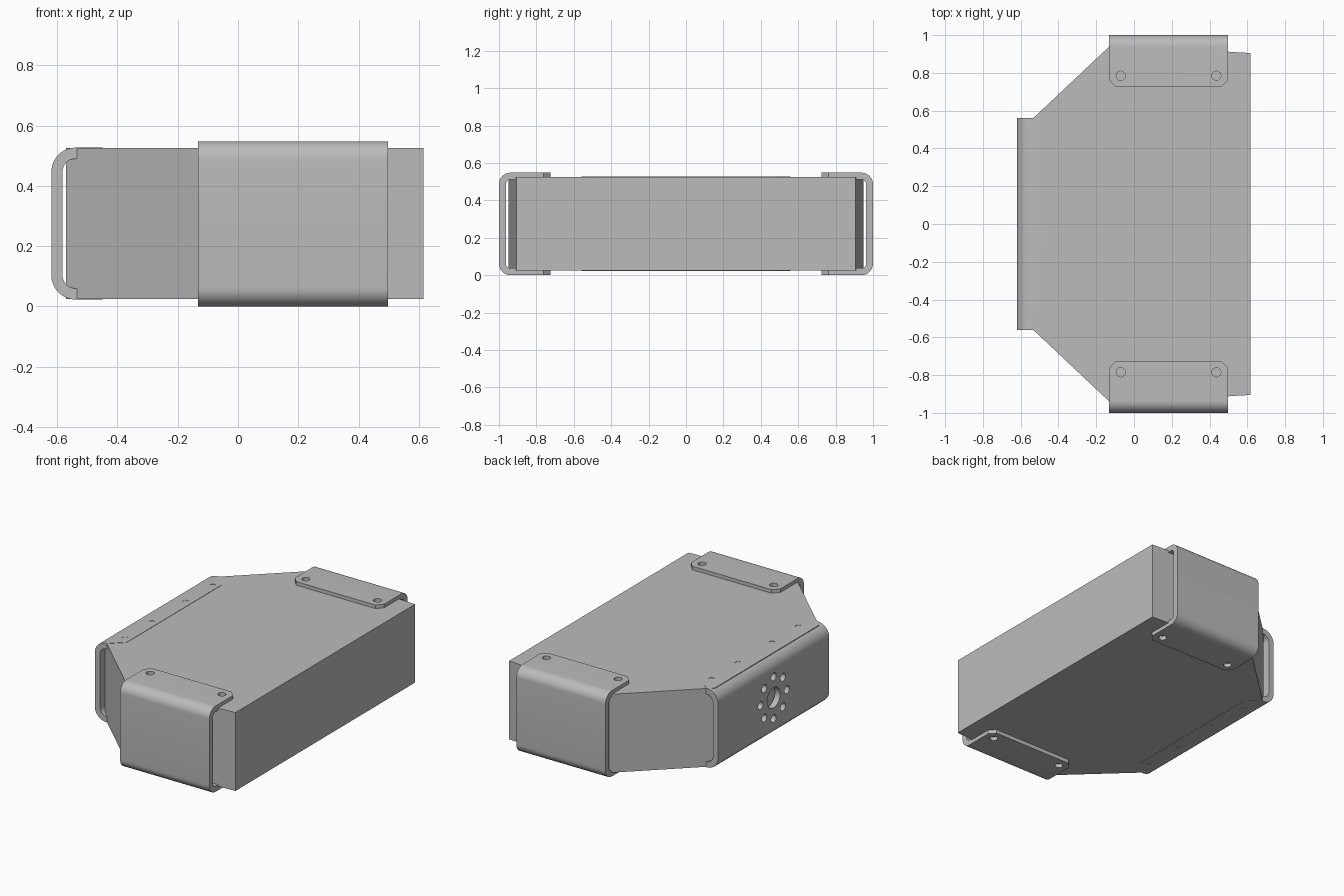
import bpy, bmesh, math
from mathutils import Matrix, Vector

if "Cube" in bpy.data.objects:
    bpy.data.objects.remove(bpy.data.objects["Cube"])

metal = bpy.data.materials.new("grey_metal")
metal.use_nodes = True
GREY = (0.5, 0.5, 0.5, 1)
metal.diffuse_color = GREY
metal.node_tree.nodes["Principled BSDF"].inputs["Base Color"].default_value = GREY


def make_object(name, bm):
    bmesh.ops.recalc_face_normals(bm, faces=bm.faces)
    mesh = bpy.data.meshes.new(name)
    bm.to_mesh(mesh)
    bm.free()
    mesh.materials.append(metal)
    obj = bpy.data.objects.new(name, mesh)
    bpy.context.collection.objects.link(obj)
    return obj


def prism(bm, points, direction):
    """Extrude a closed outline along a direction."""
    face = bm.faces.new([bm.verts.new(p) for p in points])
    out = bmesh.ops.extrude_face_region(bm, geom=[face])["geom"]
    moved = [v for v in out if isinstance(v, bmesh.types.BMVert)]
    bmesh.ops.translate(bm, vec=Vector(direction), verts=moved)


def drill(bm, centre, radius, depth, rotation=Matrix()):
    bmesh.ops.create_cone(bm, cap_ends=True, segments=32, radius1=radius, radius2=radius,
                          depth=depth, matrix=Matrix.Translation(centre) @ rotation)


def arc(cy, cz, r, start, end, steps=10):
    for i in range(steps + 1):
        a = math.radians(start + (end - start) * i / steps)
        yield cy + r * math.cos(a), cz + r * math.sin(a)


def channel(name, length, depth, height, radius, chamfer, flange_holes, web_holes, matrix):
    """Bent sheet: upright web at y = 0 and two flanges running to +y."""
    t = 0.037
    inner = radius - t
    outline = [(depth, 0), *arc(radius, radius, radius, 270, 180),
               *arc(radius, height - radius, radius, 180, 90), (depth, height), (depth, height - t),
               *arc(radius, height - radius, inner, 90, 180),
               *arc(radius, radius, inner, 180, 270), (depth, t)]
    bm = bmesh.new()
    prism(bm, [(-length / 2, y, z) for y, z in outline], (length, 0, 0))
    obj = make_object(name, bm)

    # Chamfered flange corners and drilled holes
    cut = bmesh.new()
    cx, cy = chamfer
    for s in (-1, 1):
        corner = [(length / 2 - 2 * cx, depth + cy), (length / 2 + cx, depth - 2 * cy),
                  (length / 2 + cx, depth + cy)]
        prism(cut, [(s * x, y, -0.1) for x, y in corner], (0, 0, height + 0.2))
    for x, y, r in flange_holes:
        drill(cut, (x, y, height / 2), r, height + 0.2)
    for x, z, r in web_holes:
        drill(cut, (x, 0, height / 2 + z), r, 0.1, Matrix.Rotation(math.pi / 2, 4, 'X'))
    cutter = make_object(name + "_cutter", cut)
    cutter.hide_render = True
    mod = obj.modifiers.new("cut", 'BOOLEAN')
    mod.object, mod.operation, mod.solver = cutter, 'DIFFERENCE', 'EXACT'
    bpy.context.view_layer.objects.active = obj
    bpy.ops.object.modifier_apply(modifier=mod.name)
    bpy.data.objects.remove(cutter)

    obj.matrix_world = matrix
    bpy.ops.object.select_all(action='DESELECT')
    obj.select_set(True)
    bpy.ops.object.shade_smooth_by_angle(angle=math.radians(30))


# Main housing: tapered block with two long slanted corners
half = [(0.616, 0.905), (-0.12, 0.95), (-0.571, 0.525)]
plan = half + [(x, -y) for x, y in reversed(half)]
bm = bmesh.new()
prism(bm, [(x, y, 0.025) for x, y in plan], (0, 0, 0.5))
make_object("housing", bm)

# Front and back wrap-around brackets
for name, side, angle in (("front_bracket", -1, 0), ("back_bracket", 1, math.pi)):
    channel(name, 0.63, 0.275, 0.548, 0.062, (0.035, 0.038),
            [(s * 0.253, 0.215, 0.024) for s in (-1, 1)], [],
            Matrix.Translation((0.183, side, 0)) @ Matrix.Rotation(angle, 4, 'Z'))

# Narrow end plate with a ring of holes around a centre bore
ring = [(0.133 * math.cos(i * math.pi / 4), 0.133 * math.sin(i * math.pi / 4), 0.025) for i in range(8)]
channel("end_plate", 1.12, 0.17, 0.504, 0.08, (0.08, 0.085),
        [(s * y, 0.132, 0.02) for s in (-1, 1) for y in (0.17, 0.44)], ring + [(0, 0, 0.065)],
        Matrix.Translation((-0.619, 0, 0.023)) @ Matrix.Rotation(-math.pi / 2, 4, 'Z'))
